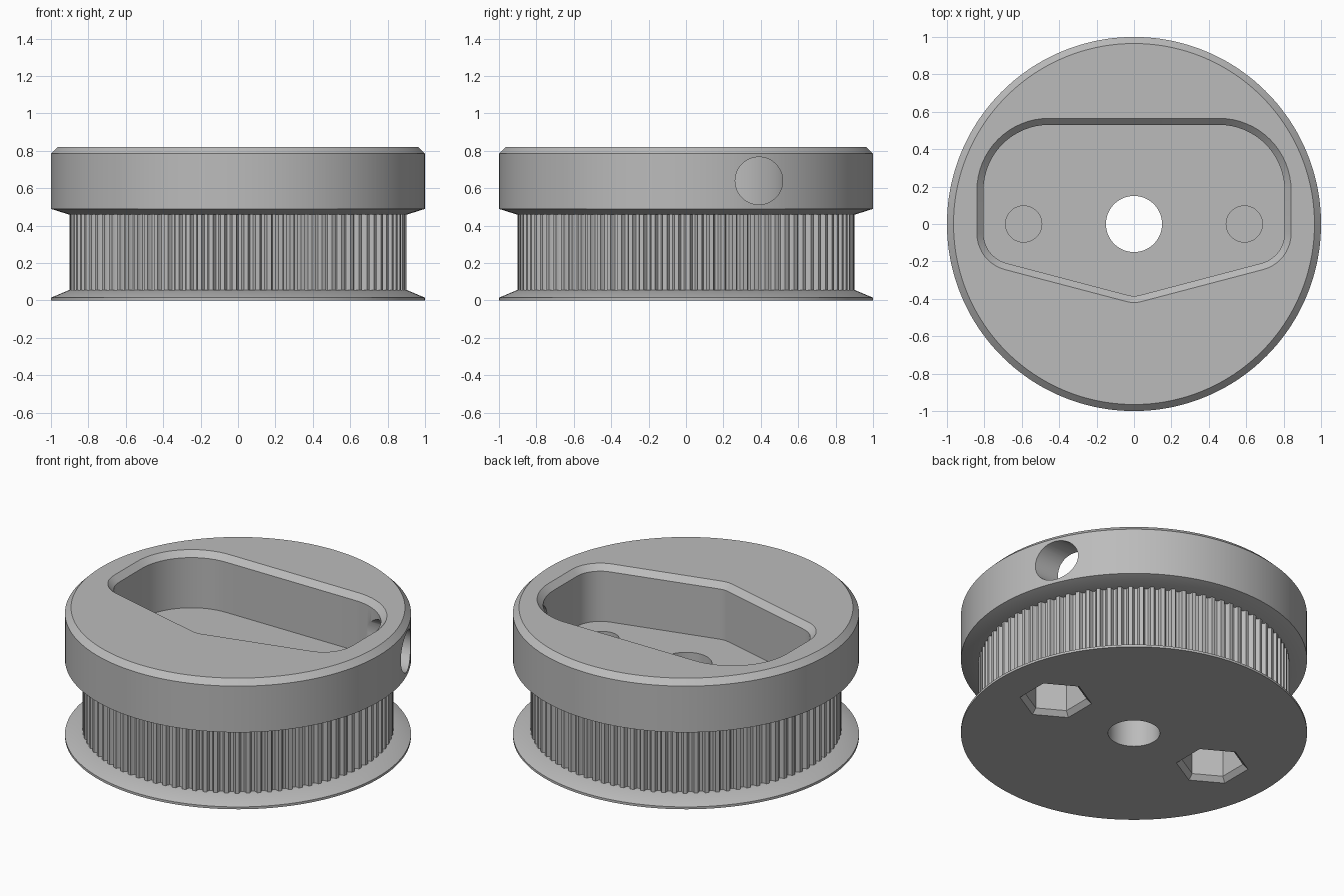
import bpy, bmesh
from math import pi, sin, cos, radians
from mathutils import Matrix

cube = bpy.data.objects.get("Cube")
if cube:
    bpy.data.objects.remove(cube, do_unlink=True)

grey = bpy.data.materials.new("plain_grey")
grey.use_nodes = True
grey.diffuse_color = (0.5, 0.5, 0.5, 1)
bsdf = next(n for n in grey.node_tree.nodes if n.type == 'BSDF_PRINCIPLED')
bsdf.inputs["Base Color"].default_value = grey.diffuse_color


def loft(name, rings, matrix=None):
    """Closed solid through equal-length rings of 3D points."""
    bm = bmesh.new()
    loops = [[bm.verts.new(p) for p in ring] for ring in rings]
    n = len(loops[0])
    for a, b in zip(loops, loops[1:]):
        for i in range(n):
            j = (i + 1) % n
            bm.faces.new((a[i], a[j], b[j], b[i]))
    bm.faces.new(loops[0][::-1])
    bm.faces.new(loops[-1])
    if matrix:
        bm.transform(matrix)
    bmesh.ops.recalc_face_normals(bm, faces=bm.faces)
    mesh = bpy.data.meshes.new(name)
    bm.to_mesh(mesh)
    bm.free()
    mesh.materials.append(grey)
    obj = bpy.data.objects.new(name, mesh)
    bpy.context.collection.objects.link(obj)
    return obj


def prism(name, profile, sides, x=0, turn=0.0, matrix=None):
    """Round or many-sided solid from (radius, height) pairs."""
    angles = [turn + 2 * pi * i / sides for i in range(sides)]
    return loft(name, [[(x + r * cos(a), r * sin(a), z) for a in angles]
                       for r, z in profile], matrix)


# Pulley body: flange, toothed belt track and thick upper rim
TEETH, DEPTH = 90, 0.025
TOOTH = [(0, 0), (0.36, 0), (0.42, 0.6), (0.55, 1), (0.81, 1), (0.94, 0.6)]


def body_ring(r, z, toothed=0):
    ring = []
    for k in range(TEETH):
        for t, d in TOOTH:
            a = 2 * pi * (k + t) / TEETH
            rr = r - toothed * DEPTH * d
            ring.append((rr * cos(a), rr * sin(a), z))
    return ring


body = loft("belt_pulley", [
    body_ring(1, 0), body_ring(1, 0.015), body_ring(0.905, 0.055),
    body_ring(0.9, 0.055, 1), body_ring(0.9, 0.46, 1),
    body_ring(0.905, 0.46), body_ring(1, 0.49),
    body_ring(1, 0.785), body_ring(0.965, 0.82)])


# Pocket outline: rounded shield, mirrored left to right
def pocket_ring(inset, z):
    half = []
    for cx, cy, r, start, end, steps in (
            (0, -0.27, 0.15, -90, -75, 3),
            (0.64, -0.05, 0.2, -75, 0, 10),
            (0.455, 0.18, 0.385, 0, 90, 16)):
        for i in range(steps + 1):
            a = radians(start + (end - start) * i / steps)
            half.append((cx + (r - inset) * cos(a), cy + (r - inset) * sin(a), z))
    return half + [(-x, y, h) for x, y, h in half[:0:-1]]


FLOOR, TOP = 0.465, 0.82
cutters = [
    loft("pocket_cutter", [pocket_ring(0.035, FLOOR), pocket_ring(0.035, TOP - 0.035),
                           pocket_ring(0, TOP), pocket_ring(0, TOP + 0.1)]),
    prism("bore_cutter", [(0.15, -0.1), (0.15, 0.6)], 64),
    # Radial hole through one side of the rim into the pocket
    prism("side_hole_cutter", [(0.127, 0.3), (0.127, 1.2)], 48,
          matrix=Matrix.Translation((0, 0.39, 0.64)) @ Matrix.Rotation(pi / 2, 4, 'Y')),
]
# Screw holes from the pocket floor, hexagonal nut traps from below
for side in (-1, 1):
    x = 0.59 * side
    cutters.append(prism("screw_hole_cutter", [(0.097, 0.28), (0.097, 0.6)], 40, x))
    cutters.append(prism("nut_trap_cutter", [(0.21, -0.1), (0.21, 0), (0.18, 0.03), (0.18, 0.26)],
                         6, x, pi / 6))

bpy.context.view_layer.objects.active = body
body.select_set(True)
for cutter in cutters:
    cutter.hide_render = True
    mod = body.modifiers.new(cutter.name, 'BOOLEAN')
    mod.operation = 'DIFFERENCE'
    mod.solver = 'EXACT'
    mod.object = cutter
    bpy.ops.object.modifier_apply(modifier=mod.name)
    bpy.data.objects.remove(cutter, do_unlink=True)

bpy.ops.object.shade_smooth_by_angle(angle=radians(28))
